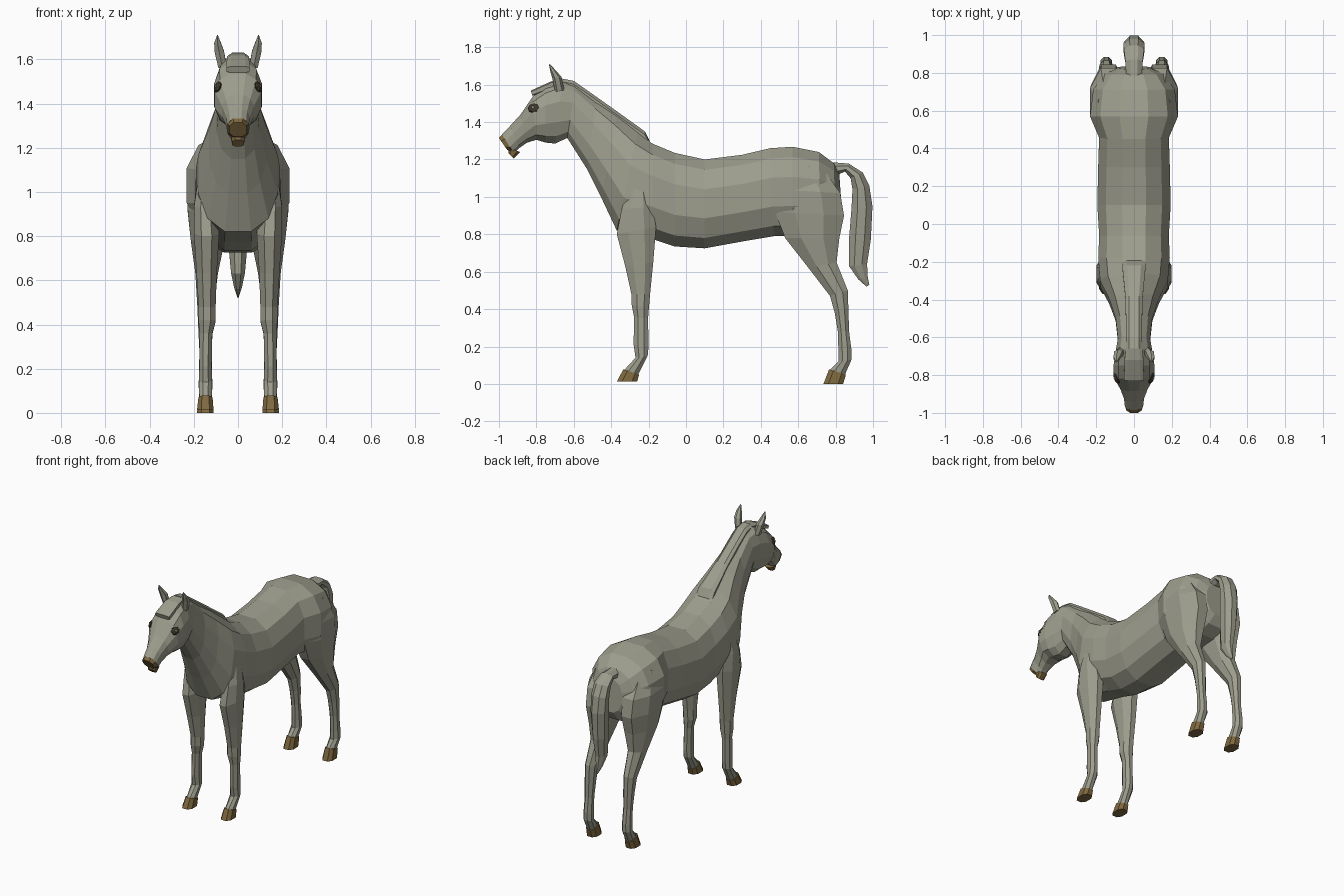
import bpy, bmesh, math
from mathutils import Vector


def material(name, rgb):
    m = bpy.data.materials.new(name)
    m.diffuse_color = (*rgb, 1)
    return m


COAT = material("grey coat", (0.34, 0.34, 0.27))
HORN = material("brown horn", (0.21, 0.14, 0.05))
DARK = material("dark eye", (0.05, 0.04, 0.025))


def loft(name, sections, mat, sides=8, power=1.0, mirror=False):
    """Skin rings given as (y1, z1, y2, z2, half_width, x_centre)."""
    bm = bmesh.new()
    rings = []
    for y1, z1, y2, z2, w, *cx in sections:
        x = cx[0] if cx else 0
        mid = Vector((x, (y1 + y2) / 2, (z1 + z2) / 2))
        half = Vector((0, (y1 - y2) / 2, (z1 - z2) / 2))
        ring = []
        for i in range(sides):
            a = math.tau * (i + 0.5) / sides
            c, s = math.cos(a), math.sin(a)
            c = math.copysign(abs(c) ** power, c)
            s = math.copysign(abs(s) ** power, s) / math.cos(math.pi / sides) ** power \
                if sides % 4 == 0 else s
            ring.append(bm.verts.new(mid + Vector((w * c, 0, 0)) + half * s))
        rings.append(ring)
    for a, b in zip(rings, rings[1:]):
        for i in range(sides):
            j = (i + 1) % sides
            bm.faces.new((a[i], a[j], b[j], b[i]))
    bm.faces.new(rings[0])
    bm.faces.new(rings[-1])
    bmesh.ops.recalc_face_normals(bm, faces=bm.faces)
    mesh = bpy.data.meshes.new(name)
    bm.to_mesh(mesh)
    bm.free()
    mesh.materials.append(mat)
    ob = bpy.data.objects.new(name, mesh)
    bpy.context.collection.objects.link(ob)
    if mirror:
        ob.modifiers.new("mirror", 'MIRROR')
    return ob


# Trunk, neck and head in one skin, rump to nose
loft("body", [
    (0.82, 1.12, 0.835, 0.90, 0.09),
    (0.79, 1.18, 0.80, 0.84, 0.16),
    (0.71, 1.24, 0.72, 0.80, 0.222),
    (0.57, 1.268, 0.57, 0.79, 0.24),
    (0.45, 1.26, 0.47, 0.79, 0.19),
    (0.30, 1.225, 0.32, 0.765, 0.195),
    (0.10, 1.20, 0.10, 0.725, 0.20),
    (-0.06, 1.235, -0.06, 0.735, 0.19),
    (-0.18, 1.285, -0.18, 0.775, 0.195),
    (-0.26, 1.345, -0.37, 0.82, 0.185),
    (-0.37, 1.435, -0.45, 0.99, 0.135),
    (-0.48, 1.515, -0.53, 1.15, 0.10),
    (-0.59, 1.60, -0.635, 1.315, 0.088),
    (-0.66, 1.625, -0.70, 1.285, 0.10),
    (-0.75, 1.59, -0.75, 1.29, 0.112),
    (-0.82, 1.535, -0.80, 1.305, 0.11),
    (-0.885, 1.44, -0.85, 1.29, 0.075),
    (-0.94, 1.38, -0.89, 1.262, 0.055),
    (-0.985, 1.333, -0.92, 1.235, 0.05),
], COAT, sides=12, power=0.85)

# Nose and lower lip
loft("nose", [(-0.983, 1.333, -0.92, 1.24, 0.05),
              (-1.0, 1.315, -0.955, 1.25, 0.042)], HORN, power=0.8)
loft("lower_lip", [(-0.95, 1.26, -0.885, 1.24, 0.034),
                   (-0.95, 1.235, -0.92, 1.205, 0.028)], HORN, power=0.8)

# Mane lying along the crest, and forelock over the brow
loft("mane", [
    (-0.195, 1.30, -0.18, 1.24, 0.065),
    (-0.22, 1.35, -0.23, 1.27, 0.065),
    (-0.38, 1.465, -0.42, 1.40, 0.048),
    (-0.50, 1.55, -0.53, 1.49, 0.045),
    (-0.60, 1.62, -0.62, 1.54, 0.045),
    (-0.66, 1.632, -0.66, 1.55, 0.045),
], COAT, power=0.6)
loft("forelock", [
    (-0.66, 1.628, -0.66, 1.58, 0.045),
    (-0.72, 1.618, -0.71, 1.58, 0.052),
    (-0.83, 1.568, -0.82, 1.54, 0.055),
], COAT, power=0.5)

# Ears
loft("ear", [
    (-0.70, 1.56, -0.65, 1.57, 0.022, 0.07),
    (-0.715, 1.635, -0.665, 1.64, 0.025, 0.085),
    (-0.725, 1.67, -0.695, 1.675, 0.018, 0.092),
    (-0.733, 1.708, -0.728, 1.71, 0.002, 0.093),
], COAT, sides=6, mirror=True)

# Eyes: dark disc with a small lid-coloured centre
for name, mat, r, x in (("eye_socket", DARK, 0.033, 0.0), ("eyeball", COAT, 0.013, 0.004)):
    bpy.ops.mesh.primitive_uv_sphere_add(segments=8, ring_count=6, radius=1)
    eye = bpy.context.object
    eye.name = name
    normal = Vector((1, -0.35, 0.4)).normalized()
    turn = normal.to_track_quat('Z', 'Y').to_matrix()
    for v in eye.data.vertices:
        v.co = Vector((0.092, -0.815, 1.475)) + turn @ Vector(
            (v.co.x * r, v.co.y * r * 0.85, v.co.z * 0.012 + x))
    eye.data.materials.append(mat)
    eye.modifiers.new("mirror", 'MIRROR')

# Front legs and hooves
loft("front_leg", [
    (-0.30, 1.08, -0.20, 1.08, 0.035, 0.145),
    (-0.345, 0.93, -0.18, 0.95, 0.055, 0.148),
    (-0.37, 0.80, -0.16, 0.84, 0.062, 0.142),
    (-0.325, 0.63, -0.175, 0.65, 0.05, 0.142),
    (-0.292, 0.48, -0.192, 0.48, 0.042, 0.14),
    (-0.290, 0.42, -0.198, 0.41, 0.042, 0.14),
    (-0.278, 0.36, -0.203, 0.35, 0.031, 0.145),
    (-0.280, 0.21, -0.200, 0.20, 0.030, 0.147),
    (-0.270, 0.14, -0.205, 0.15, 0.033, 0.147),
    (-0.33, 0.075, -0.255, 0.05, 0.030, 0.147),
], COAT, mirror=True)
loft("front_hoof", [
    (-0.335, 0.078, -0.25, 0.05, 0.034, 0.147),
    (-0.37, 0.012, -0.262, 0.012, 0.040, 0.148),
], HORN, mirror=True, power=0.8)

# Hind legs and hooves
loft("hind_leg", [
    (0.49, 1.16, 0.72, 1.17, 0.06, 0.135),
    (0.47, 1.04, 0.825, 1.02, 0.105, 0.135),
    (0.475, 0.92, 0.845, 0.90, 0.10, 0.135),
    (0.53, 0.78, 0.82, 0.78, 0.083, 0.137),
    (0.655, 0.62, 0.805, 0.65, 0.055, 0.142),
    (0.77, 0.47, 0.865, 0.50, 0.040, 0.147),
    (0.795, 0.38, 0.868, 0.41, 0.036, 0.147),
    (0.812, 0.28, 0.872, 0.28, 0.030, 0.147),
    (0.815, 0.17, 0.885, 0.18, 0.032, 0.147),
    (0.815, 0.12, 0.885, 0.13, 0.034, 0.147),
    (0.77, 0.075, 0.85, 0.05, 0.030, 0.147),
], COAT, mirror=True)
loft("hind_hoof", [
    (0.765, 0.078, 0.855, 0.05, 0.034, 0.147),
    (0.735, 0.0, 0.84, 0.0, 0.040, 0.148),
], HORN, mirror=True, power=0.8)

# Tail arching back and hanging to a point
loft("tail", [
    (0.78, 1.185, 0.79, 1.11, 0.045),
    (0.87, 1.178, 0.85, 1.135, 0.05),
    (0.945, 1.13, 0.88, 1.10, 0.058),
    (0.98, 1.06, 0.89, 1.04, 0.06),
    (0.997, 0.95, 0.885, 0.94, 0.058),
    (0.988, 0.77, 0.872, 0.78, 0.048),
    (0.968, 0.64, 0.872, 0.63, 0.034),
    (0.972, 0.57, 0.92, 0.56, 0.018),
    (0.98, 0.53, 0.965, 0.52, 0.003),
], COAT)
